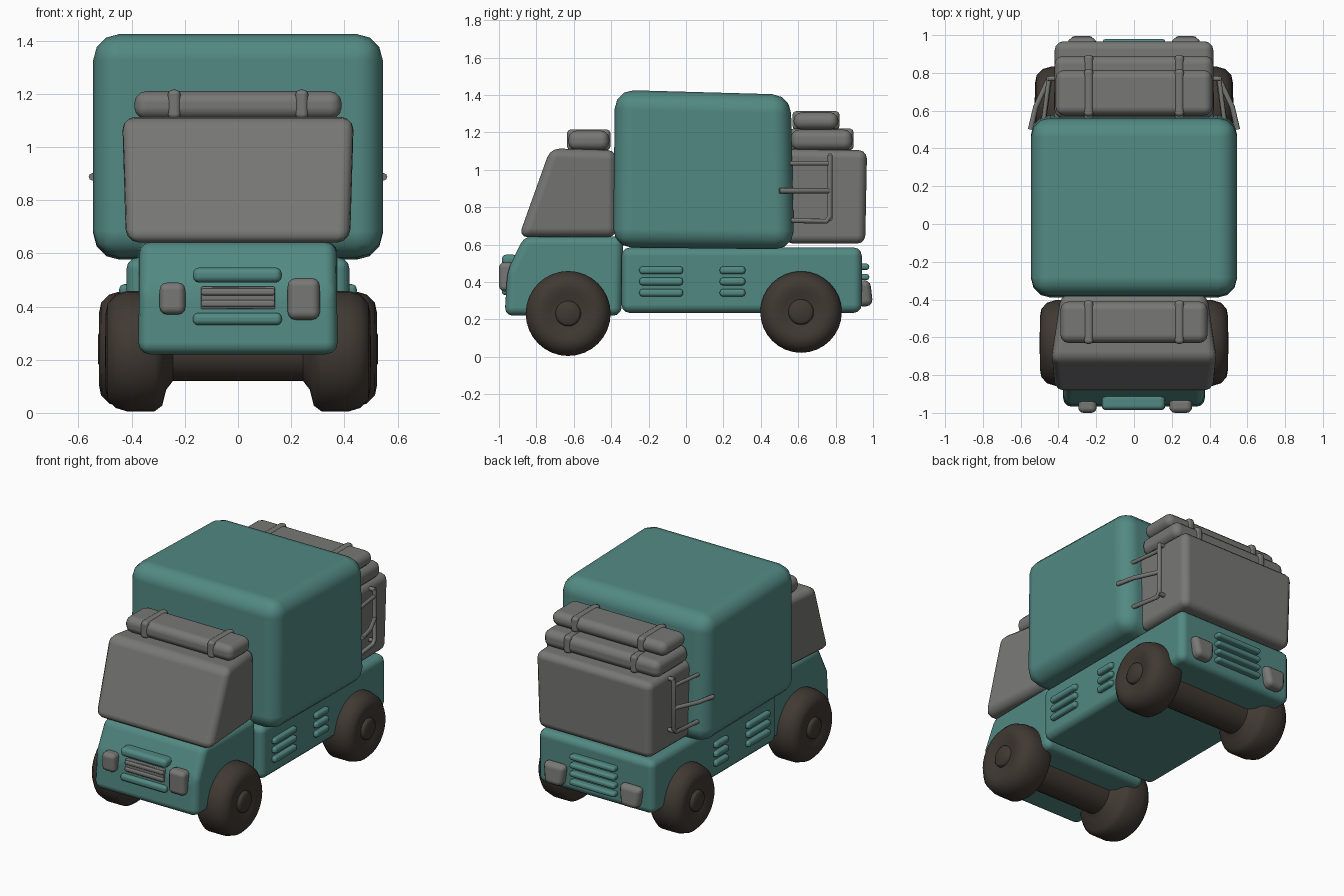
import bpy, bmesh, math

if "Cube" in bpy.data.objects:
    bpy.data.objects.remove(bpy.data.objects["Cube"])


def material(name, rgb):
    m = bpy.data.materials.new(name)
    m.use_nodes = True
    m.diffuse_color = (*rgb, 1)
    bsdf = m.node_tree.nodes["Principled BSDF"]
    bsdf.inputs["Base Color"].default_value = (*rgb, 1)
    bsdf.inputs["Roughness"].default_value = 0.7
    return m


TEAL = material("teal_paint", (0.085, 0.25, 0.225))
GREY = material("grey", (0.185, 0.187, 0.178))
BROWN = material("dark_brown_rubber", (0.052, 0.041, 0.033))


def finish(name, bm, mat):
    bmesh.ops.recalc_face_normals(bm, faces=bm.faces)
    me = bpy.data.meshes.new(name)
    bm.to_mesh(me)
    bm.free()
    me.materials.append(mat)
    me.shade_smooth()
    ob = bpy.data.objects.new(name, me)
    bpy.context.collection.objects.link(ob)
    return ob


def prism(name, profile, mat, bevel, segments=3, x=0):
    """Side profile of (y, z, half width) points, spanned across x, rounded."""
    bm = bmesh.new()
    sides = [[bm.verts.new((x + s * w, y, z)) for y, z, w in profile] for s in (-1, 1)]
    a, b = sides
    bm.faces.new(a)
    bm.faces.new(b)
    n = len(profile)
    for i in range(n):
        j = (i + 1) % n
        bm.faces.new((a[i], a[j], b[j], b[i]))
    ob = finish(name, bm, mat)
    mod = ob.modifiers.new("rounding", "BEVEL")
    mod.width = bevel
    mod.segments = segments
    mod.limit_method = "NONE"
    mod.harden_normals = True
    return ob


def block(name, x, y, z, mat, bevel, segments=3):
    """Rounded box from (min, max) ranges."""
    w = (x[1] - x[0]) / 2
    pts = [(y[0], z[0], w), (y[0], z[1], w), (y[1], z[1], w), (y[1], z[0], w)]
    return prism(name, pts, mat, bevel, segments, (x[0] + x[1]) / 2)


def wheel_set(name, y, z, radius, shift):
    """Axle with both wheels, turned about x."""
    half = [(0, 0.112), (0.25 + shift, 0.112), (0.275 + shift, 0.145),
            (0.29 + shift, radius * 0.9), (0.32 + shift, radius),
            (0.42 + shift, radius), (0.465 + shift, radius * 0.94),
            (0.495 + shift, radius * 0.8), (0.503 + shift, radius * 0.62),
            (0.49 + shift, radius * 0.45), (0.485 + shift, 0.068),
            (0.5 + shift, 0.064), (0.506 + shift, 0.055)]
    line = [(-px, r) for px, r in reversed(half[1:])] + half
    bm = bmesh.new()
    n = 32
    rings = []
    for px, r in line:
        rings.append([bm.verts.new((px, y + r * math.cos(math.tau * i / n),
                                    z + r * math.sin(math.tau * i / n))) for i in range(n)])
    for a, b in zip(rings, rings[1:]):
        for i in range(n):
            j = (i + 1) % n
            bm.faces.new((a[i], a[j], b[j], b[i]))
    bm.faces.new(rings[0])
    bm.faces.new(rings[-1])
    ob = finish(name, bm, BROWN)
    bpy.context.view_layer.objects.active = ob
    ob.select_set(True)
    bpy.ops.object.shade_smooth_by_angle(angle=math.radians(50))
    ob.select_set(False)


def tube(name, points, radius, mat):
    cu = bpy.data.curves.new(name, "CURVE")
    cu.dimensions = "3D"
    cu.bevel_depth = radius
    cu.bevel_resolution = 2
    cu.use_fill_caps = True
    sp = cu.splines.new("POLY")
    sp.points.add(len(points) - 1)
    for p, co in zip(sp.points, points):
        p.co = (*co, 1)
    cu.materials.append(mat)
    ob = bpy.data.objects.new(name, cu)
    bpy.context.collection.objects.link(ob)
    bpy.context.view_layer.objects.active = ob
    ob.select_set(True)
    bpy.ops.object.convert(target="MESH")
    bpy.context.object.select_set(False)


def bedroll(name, half, y, z):
    block(name, (-half, half), y, z, GREY, 0.045)
    for side, x in (("right", -0.24), ("left", 0.24)):
        block(f"{name}_strap_{side}", (x - 0.025, x + 0.025), (y[0] - 0.006, y[1] + 0.006),
              (z[0], z[1] + 0.006), GREY, 0.02, 2)


# Cargo box, load bed and cab
prism("cargo_box", [(-0.39, 0.585, 0.545), (-0.38, 1.428, 0.545),
                    (0.56, 1.402, 0.545), (0.578, 0.575, 0.545)], TEAL, 0.1)
block("load_bed", (-0.42, 0.42), (-0.345, 0.94), (0.235, 0.585), TEAL, 0.045)
prism("cab_base", [(-0.97, 0.22, 0.375), (-0.955, 0.46, 0.375), (-0.865, 0.645, 0.37),
                   (-0.335, 0.645, 0.375), (-0.345, 0.22, 0.375)], TEAL, 0.045)
prism("cab_window_shell", [(-0.895, 0.64, 0.425), (-0.725, 1.115, 0.445),
                           (-0.37, 1.105, 0.385), (-0.37, 0.64, 0.385)], GREY, 0.05)

# Luggage
prism("rear_trunk", [(0.53, 0.605, 0.415), (0.53, 1.112, 0.425),
                     (0.968, 1.105, 0.42), (0.958, 0.605, 0.41)], GREY, 0.045)
bedroll("cab_roof_roll", 0.39, (-0.63, -0.41), (1.105, 1.21))
bedroll("rear_lower_roll", 0.42, (0.56, 0.89), (1.105, 1.215))
bedroll("rear_upper_roll", 0.415, (0.575, 0.815), (1.215, 1.308))

# Wheels
wheel_set("front_wheels", -0.63, 0.232, 0.227, -0.005)
wheel_set("rear_wheels", 0.615, 0.24, 0.218, 0.02)

# Front grille and lights
block("grille_top_bar", (-0.17, 0.165), (-0.985, -0.9), (0.49, 0.547), TEAL, 0.025)
block("grille_bottom_bar", (-0.17, 0.165), (-0.985, -0.92), (0.33, 0.376), TEAL, 0.02)
block("grille_plate", (-0.14, 0.14), (-0.968, -0.92), (0.39, 0.475), GREY, 0.005, 1)
for i in range(2):
    z = 0.398 + 0.044 * i
    block(f"grille_slat_{i + 1}", (-0.14, 0.14), (-0.978, -0.93), (z, z + 0.026), GREY, 0.01, 2)
block("headlight_right", (-0.295, -0.198), (-1, -0.92), (0.37, 0.49), GREY, 0.028)
block("headlight_left", (0.187, 0.308), (-1, -0.92), (0.35, 0.507), GREY, 0.03)

# Tail lights and rear slats
for side, s in (("right", -1), ("left", 1)):
    prism(f"tail_light_{side}", [(0.92, 0.265, 0.06), (0.92, 0.41, 0.082),
                                 (0.985, 0.41, 0.08), (1.0, 0.275, 0.06)],
          GREY, 0.035, x=s * 0.275)
for i in range(4):
    z = 0.3 + 0.055 * i
    block(f"rear_slat_{i + 1}", (-0.165, 0.165), (0.92, 0.98), (z, z + 0.034), TEAL, 0.015, 2)

# Side vents and luggage racks
for side, s in (("right", -1), ("left", 1)):
    x_range = tuple(sorted((s * 0.39, s * 0.447)))
    for group, y_range in (("long", (-0.25, -0.015)), ("short", (0.18, 0.318))):
        for i in range(3):
            z = 0.322 + 0.06 * i
            block(f"{group}_vent_{side}_{i + 1}", x_range, y_range, (z, z + 0.042), TEAL, 0.018, 2)
    tube(f"rack_frame_{side}", [(s * 0.48, 0.54, 0.73), (s * 0.45, 0.75, 0.725),
                                (s * 0.45, 0.77, 0.75), (s * 0.45, 0.77, 1.08)], 0.014, GREY)
    tube(f"rack_top_rail_{side}", [(s * 0.48, 0.54, 1.035), (s * 0.45, 0.77, 1.035)], 0.012, GREY)
    tube(f"rack_arm_{side}", [(s * 0.548, 0.5, 0.888), (s * 0.52, 0.62, 0.888),
                              (s * 0.45, 0.77, 0.888)], 0.014, GREY)
    for z in (0.74, 1.075):
        tube(f"rack_mount_{side}", [(s * 0.4, 0.77, z), (s * 0.455, 0.77, z)], 0.014, GREY)
